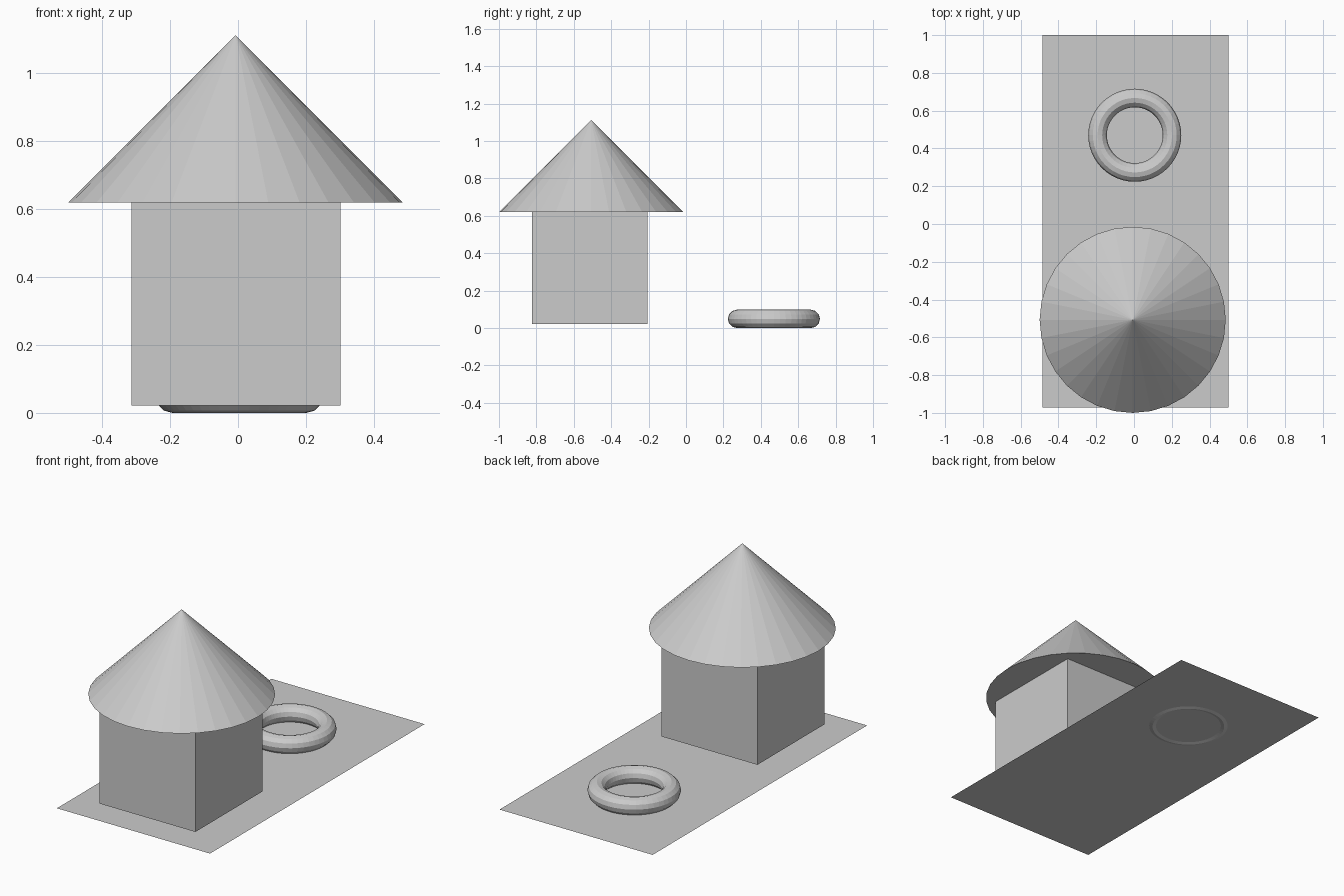
import bpy

if "Cube" in bpy.data.objects:
    bpy.data.objects.remove(bpy.data.objects["Cube"])

U = 0.4926  # base unit of the whole scene


def name_last(name):
    bpy.context.object.name = name
    return bpy.context.object


# Thin ground sheet, twice as long as wide
bpy.ops.mesh.primitive_plane_add(size=2 * U, location=(0.007, 0.0148, 0.005))
name_last("ground_sheet").scale = (1, 2, 1)

# Hut walls, with the top tucked slightly into the roof
bpy.ops.mesh.primitive_cube_add(size=0.617, location=(-0.006, -0.515, 0.022 + 0.617 / 2))
name_last("hut_walls")

# Conical roof, closed underneath
bpy.ops.mesh.primitive_cone_add(vertices=32, radius1=U, radius2=0, depth=U,
                                location=(-0.007, -0.5074, 0.62 + U / 2))
name_last("cone_roof")

# Ring lying on the ground, sunk a little through the sheet
bpy.ops.mesh.primitive_torus_add(major_segments=48, minor_segments=12,
                                 major_radius=0.4 * U, minor_radius=0.1 * U,
                                 location=(0.004, 0.47, 0.1 * U))
name_last("ground_ring")
